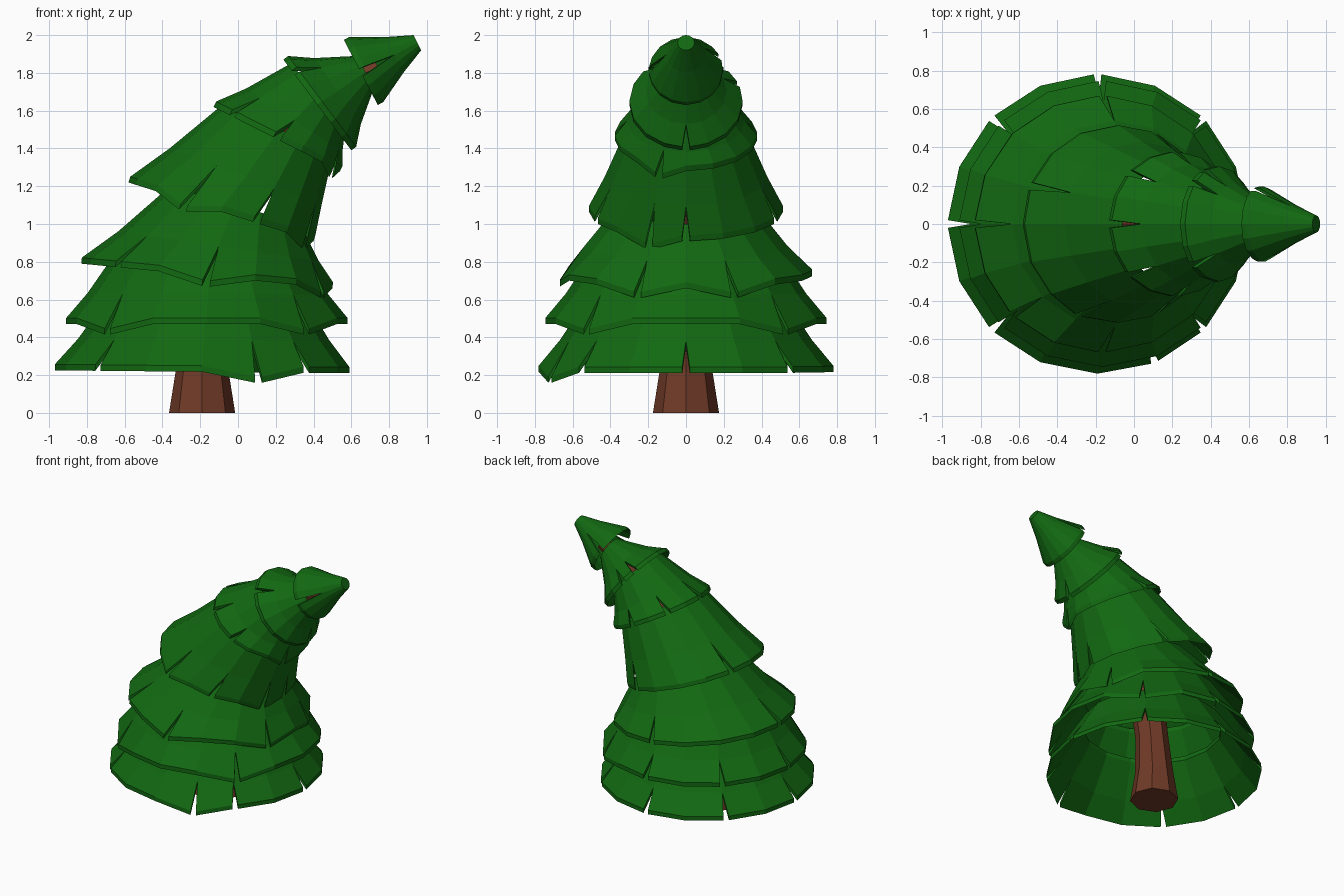
import bpy, bmesh
from math import cos, sin, tau
from mathutils import Vector

cube = bpy.data.objects.get("Cube")
if cube:
    bpy.data.objects.remove(cube, do_unlink=True)


def material(name, rgb):
    mat = bpy.data.materials.new(name)
    mat.use_nodes = True
    mat.diffuse_color = (*rgb, 1)
    mat.node_tree.nodes["Principled BSDF"].inputs["Base Color"].default_value = (*rgb, 1)
    return mat


def finish(name, bm, mat):
    bmesh.ops.recalc_face_normals(bm, faces=bm.faces)
    mesh = bpy.data.meshes.new(name)
    bm.to_mesh(mesh)
    bm.free()
    mesh.materials.append(mat)
    obj = bpy.data.objects.new(name, mesh)
    bpy.context.collection.objects.link(obj)


def ring(span, sides):
    """Circle whose right and left ends are (x, z) pairs; also returns its axis."""
    xa, za, xb, zb = span
    a, b = Vector((xa, 0, za)), Vector((xb, 0, zb))
    u = (b - a) / 2
    v = Vector((0, u.length, 0))
    pts = [(a + b) / 2 + u * cos(tau * i / sides) + v * sin(tau * i / sides)
           for i in range(sides)]
    return pts, u.cross(v).normalized()


def bough(name, rim, top, slits, dips, mat, split=0.42, capped=False):
    """Conical skirt with wedge slits and drooping corners on its rim."""
    sides, thick, gap, droop = 16, 0.032, 0.02, 0.055
    low, axis = ring(rim, sides)
    high, _ = ring(top, sides)
    bm = bmesh.new()
    mid = [bm.verts.new(p.lerp(q, split)) for p, q in zip(low, high)]
    up = [bm.verts.new(q) for q in high]
    before, after = [], []
    for i, p in enumerate(low):
        p = p + axis * (thick - (droop if i in dips else 0))
        if i in slits:
            side = (low[(i + 1) % sides] - low[i - 1]).normalized() * gap
            before.append(bm.verts.new(p - side))
            after.append(bm.verts.new(p + side))
        else:
            v = bm.verts.new(p)
            before.append(v)
            after.append(v)
    for i in range(sides):
        j = (i + 1) % sides
        bm.faces.new((after[i], before[j], mid[j], mid[i]))
        bm.faces.new((mid[i], mid[j], up[j], up[i]))
    if capped:
        bm.faces.new(up)
    # Thicken along the axis
    ext = bmesh.ops.extrude_face_region(bm, geom=bm.faces[:], use_keep_orig=True)
    inner = [g for g in ext["geom"] if isinstance(g, bmesh.types.BMVert)]
    bmesh.ops.translate(bm, verts=inner, vec=-axis * thick)
    finish(name, bm, mat)


green = material("needle green", (0.006, 0.14, 0.006))
brown = material("bark brown", (0.16, 0.042, 0.02))

# Trunk: octagonal and bending to the left
stations = [(-.365, 0, -.015, 0), (-.33, .22, -.05, .22), (-.29, .5, -.05, .5),
            (-.24, .88, 0, .82), (-.12, 1.22, .1, 1.12), (.13, 1.55, .28, 1.4),
            (.4, 1.76, .5, 1.63), (.72, 1.87, .76, 1.79)]
bm = bmesh.new()
loops = [[bm.verts.new(p) for p in ring(s, 8)[0]] for s in stations]
for a, b in zip(loops, loops[1:]):
    for i in range(8):
        j = (i + 1) % 8
        bm.faces.new((a[i], a[j], b[j], b[i]))
bm.faces.new(loops[0])
bm.faces.new(loops[-1])
finish("trunk", bm, brown)

# Boughs from the ground up: rim, top, slit corners, drooping corners
boughs = [
    ((-.97, .225, .59, .21), (-.68, .62, .34, .62), (0, 2, 4, 6, 8, 10, 13, 14), (13,)),
    ((-.91, .47, .58, .47), (-.64, .86, .34, .84), (2, 4, 6, 8, 10, 14), (2, 10, 14)),
    ((-.83, .79, .50, .66), (-.36, 1.2, .33, 1.0), (1, 4, 8, 10, 12, 15), (1, 12, 15)),
    ((-.58, 1.22, .40, .91), (-.06, 1.65, .5, 1.36), (0, 3, 7, 11, 13, 15), (11, 15)),
    ((-.13, 1.62, .54, 1.28), (.28, 1.85, .57, 1.52), (4, 6, 8, 10, 12, 15), (15,)),
    ((.24, 1.87, .60, 1.39), (.63, 1.89, .72, 1.72), (0, 5, 6, 10), ()),
]
for n, (rim, top, slits, dips) in enumerate(boughs, 1):
    bough(f"bough_{n}", rim, top, slits, dips, green)
bough("treetop", (.56, 1.975, .74, 1.63), (.93, 2.0, .97, 1.92), (5, 12), (),
      green, split=0.6, capped=True)
